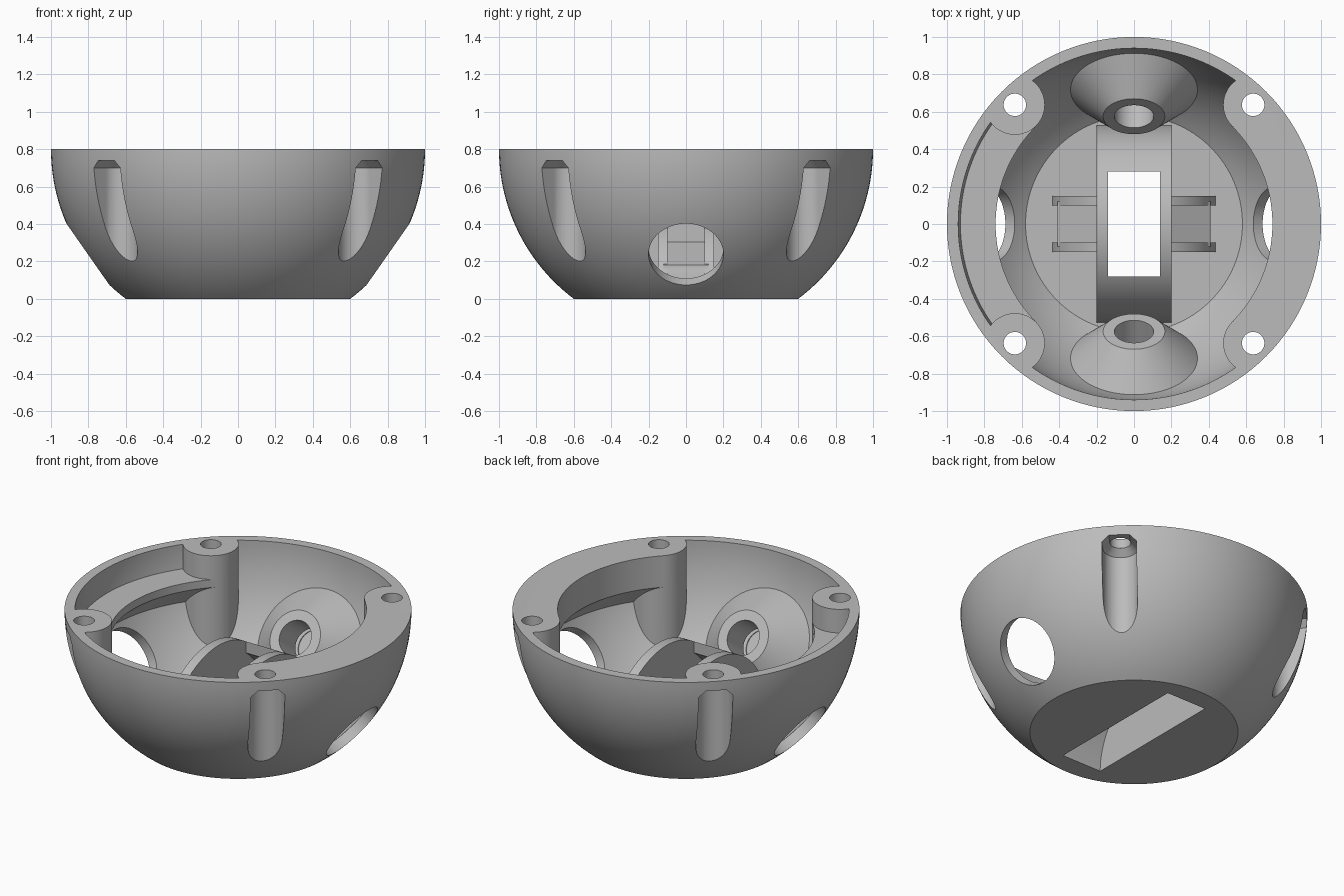
import bpy, bmesh, math
from math import sin, cos, radians, pi
from mathutils import Vector, Matrix

cube = bpy.data.objects.get("Cube")
if cube:
    bpy.data.objects.remove(cube)

TOP = 0.8                      # rim height and sphere centre
CENTRE = Vector((0, 0, TOP))
TILT = radians(35)             # downward tilt of ports and cones
BOSS = 0.637                   # screw boss offset in x and y
SIGNS = (1, -1)


def finish(name, bm):
    bmesh.ops.recalc_face_normals(bm, faces=bm.faces)
    mesh = bpy.data.meshes.new(name)
    bm.to_mesh(mesh)
    bm.free()
    obj = bpy.data.objects.new(name, mesh)
    bpy.context.collection.objects.link(obj)
    return obj


def lathe(name, profile, start=0, sweep=2 * pi, steps=128, closed=False):
    bm = bmesh.new()
    verts = [bm.verts.new((r * cos(start), r * sin(start), z)) for r, z in profile]
    edges = [bm.edges.new(pair) for pair in zip(verts, verts[1:])]
    if closed:
        edges.append(bm.edges.new((verts[-1], verts[0])))
    bmesh.ops.spin(bm, geom=verts + edges, cent=(0, 0, 0), axis=(0, 0, 1),
                   angle=sweep, steps=steps)
    bmesh.ops.remove_doubles(bm, verts=bm.verts, dist=1e-5)
    border = [e for e in bm.edges if e.is_boundary]
    if border:
        bmesh.ops.holes_fill(bm, edges=border, sides=0)
    return finish(name, bm)


def rod(name, start, end, r1, r2=None, sides=64):
    start, end = Vector(start), Vector(end)
    axis = end - start
    turn = axis.to_track_quat('Z', 'Y').to_matrix().to_4x4()
    bm = bmesh.new()
    bmesh.ops.create_cone(bm, cap_ends=True, segments=sides, radius1=r1,
                          radius2=r1 if r2 is None else r2, depth=axis.length,
                          matrix=Matrix.Translation((start + end) / 2) @ turn)
    return finish(name, bm)


def prism(name, points, shift):
    bm = bmesh.new()
    face = bm.faces.new([bm.verts.new(p) for p in points])
    made = bmesh.ops.extrude_face_region(bm, geom=[face])["geom"]
    bmesh.ops.translate(bm, vec=shift,
                        verts=[v for v in made if isinstance(v, bmesh.types.BMVert)])
    return finish(name, bm)


def block(name, low_z, high_z, half):
    corners = [(-half, -half, low_z), (half, -half, low_z),
               (half, half, low_z), (-half, half, low_z)]
    return prism(name, corners, (0, 0, high_z - low_z))


def combine(target, tool, operation, keep=False):
    mod = target.modifiers.new("combine", 'BOOLEAN')
    mod.operation, mod.solver, mod.object = operation, 'EXACT', tool
    bpy.context.view_layer.objects.active = target
    bpy.ops.object.modifier_apply(modifier=mod.name)
    if not keep:
        bpy.data.objects.remove(tool)


def arc(radius, floor, steps=28):
    low = -math.asin((TOP - floor) / radius)
    return [(radius * cos(low * (1 - i / steps)), TOP + radius * sin(low * (1 - i / steps)))
            for i in range(steps + 1)]


def tilted(ux, uy, distance):
    return CENTRE + distance * Vector((ux * cos(TILT), uy * cos(TILT), -sin(TILT)))


# Bowl shell, slightly over-long at top and bottom until the final trim
outer = [(0, -0.05), (0.6, -0.05)] + arc(1, 0) + [(1, 0.85)]
inner = [(0.94, 0.85)] + arc(0.94, 0.06)[::-1] + [(0, 0.06)]
body = lathe("bowl_housing", outer + inner)

# Round side ports
for s in SIGNS:
    combine(body, rod("side_port", tilted(s, 0, 0.75), tilted(s, 0, 1.2), 0.2), 'DIFFERENCE')

# Rim flanges: full height on one side, a recessed shelf on the other
for name, height, turn in (("rim_flange", 0.85, 0), ("rim_shelf", 0.65, pi)):
    section = [(0.74, height), (0.74, 0.6), (0.9, 0.44), (0.97, 0.62), (0.97, height)]
    span = radians(44.5)
    combine(body, lathe(name, section, turn - span, 2 * span, 40, True), 'UNION')

# Screw bosses, trimmed to the dome
dome = lathe("dome_trim", [(0, 0.03)] + arc(0.97, 0.03) + [(0.97, 0.85), (0, 0.85)])
for sx in SIGNS:
    for sy in SIGNS:
        x, y = sx * BOSS, sy * BOSS
        boss = rod("screw_boss", (x, y, 0.1), (x, y, 0.84), 0.16)
        combine(boss, dome, 'INTERSECT', keep=True)
        combine(body, boss, 'UNION')
bpy.data.objects.remove(dome)

# Inward cones with blind sockets, front and back
for s in SIGNS:
    cone = rod("socket_cone", tilted(0, s, 0.702), tilted(0, s, 0.9), 0.165, 0.363, 96)
    combine(body, cone, 'UNION')
    socket = rod("cone_socket", tilted(0, s, 0.6), tilted(0, s, 0.94), 0.105)
    combine(body, socket, 'DIFFERENCE')

# Wheel arch, axle plates and the ramps between the plates
combine(body, rod("wheel_arch", (-0.2, 0, 0), (0.2, 0, 0), 0.53, sides=128), 'UNION')
for s in SIGNS:
    plate = rod("axle_plate", (0, s * 0.1, 0), (0, s * 0.15, 0), 0.44, sides=128)
    combine(body, plate, 'UNION')
for s in SIGNS:
    ramp = [(s * x, -0.12, z) for x, z in
            ((0.17, 0.03), (0.41, 0.03), (0.41, 0.18), (0.17, 0.32))]
    combine(body, prism("axle_ramp", ramp, (0, 0.24, 0)), 'UNION')

# Wheel opening: round cavity with a narrower slot through the arch top
top_angle = math.acos(0.28 / 0.47)
angles = [top_angle + (-0.25 - top_angle) * i / 24 for i in range(25)]
half = [(0.28, 0.7)] + [(0.47 * cos(a), 0.47 * sin(a)) for a in angles]
outline = half + [(-y, z) for y, z in reversed(half)]
opening = prism("wheel_opening", [(-0.14, y, z) for y, z in outline], (0.28, 0, 0))
combine(body, opening, 'DIFFERENCE')


def screw_pocket(x, y):
    """Upright slot, open to the outside, with a chamfered top."""
    out = Vector((x, y, 0)).normalized() * 0.3
    bm = bmesh.new()
    for z, r in ((-0.1, 0.1), (0.7, 0.1), (0.74, 0.06)):
        for shift in (Vector(), out):
            for i in range(48):
                a = pi * i / 24
                bm.verts.new(Vector((x + r * cos(a), y + r * sin(a), z)) + shift)
    hull = bmesh.ops.convex_hull(bm, input=bm.verts)
    loose = [v for v in bm.verts if not v.link_faces]
    bmesh.ops.delete(bm, geom=loose, context='VERTS')
    bmesh.ops.dissolve_limit(bm, angle_limit=0.01, verts=bm.verts, edges=bm.edges)
    return finish("screw_pocket", bm)


# Screw pockets and through holes
for sx in SIGNS:
    for sy in SIGNS:
        x, y = sx * BOSS, sy * BOSS
        combine(body, screw_pocket(x, y), 'DIFFERENCE')
        combine(body, rod("screw_hole", (x, y, 0.6), (x, y, 0.95), 0.06, sides=40), 'DIFFERENCE')

# Trim flat at the rim and at the base
combine(body, block("rim_trim", TOP, 1.5, 2), 'DIFFERENCE')
combine(body, block("base_trim", -1, 0, 2), 'DIFFERENCE')

# Single grey plastic
grey = bpy.data.materials.new("grey_plastic")
grey.use_nodes = True
colour = (0.5, 0.5, 0.5, 1)
grey.diffuse_color = colour
grey.node_tree.nodes["Principled BSDF"].inputs["Base Color"].default_value = colour
body.data.materials.clear()
body.data.materials.append(grey)
for poly in body.data.polygons:
    poly.material_index = 0

bpy.ops.object.select_all(action='DESELECT')
body.select_set(True)
bpy.context.view_layer.objects.active = body
bpy.ops.object.shade_smooth_by_angle(angle=radians(25))
